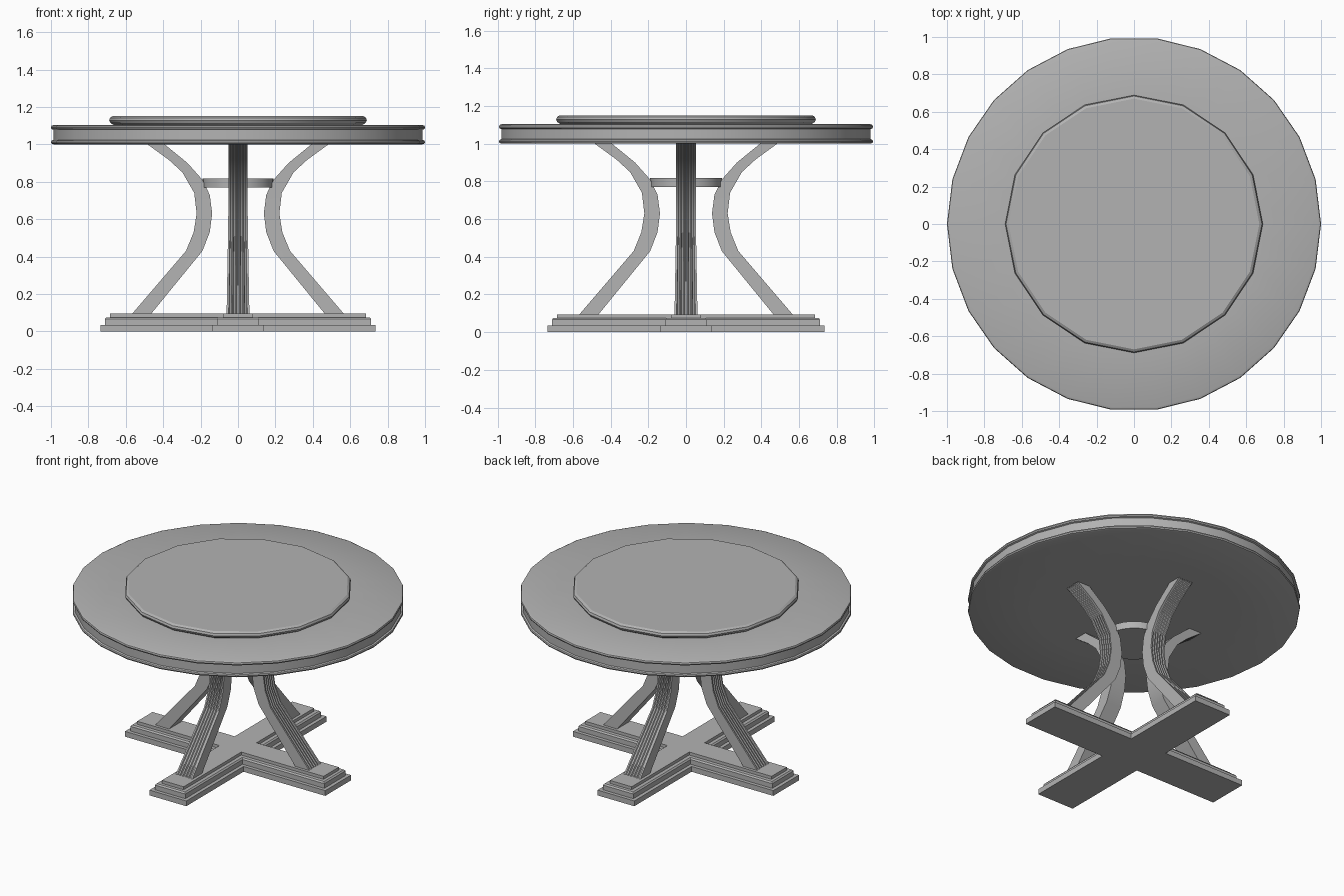
import bpy
from math import sin, cos, pi, radians

if "Cube" in bpy.data.objects:
    bpy.data.objects.remove(bpy.data.objects["Cube"])

# Dark grey finish for every part
grey = bpy.data.materials.new("dark_grey")
grey.diffuse_color = (0.45, 0.45, 0.45, 1)
grey.use_nodes = True
grey.node_tree.nodes["Principled BSDF"].inputs["Base Color"].default_value = grey.diffuse_color


def make(name, verts, faces, rot=0.0):
    mesh = bpy.data.meshes.new(name)
    mesh.from_pydata(verts, [], faces)
    mesh.update()
    mesh.materials.append(grey)
    ob = bpy.data.objects.new(name, mesh)
    ob.rotation_euler.z = rot
    bpy.context.collection.objects.link(ob)
    bpy.ops.object.select_all(action='DESELECT')
    ob.select_set(True)
    bpy.context.view_layer.objects.active = ob
    bpy.ops.object.shade_smooth_by_angle(angle=radians(30))
    return ob


def loft(name, rings, rot=0.0):
    """Skin a stack of equal-length loops and cap both ends."""
    n = len(rings[0])
    verts = [p for ring in rings for p in ring]
    faces = [tuple(reversed(range(n)))]
    for k in range(len(rings) - 1):
        a, b = k * n, (k + 1) * n
        for i in range(n):
            j = (i + 1) % n
            faces.append((a + i, a + j, b + j, b + i))
    faces.append(tuple(range((len(rings) - 1) * n, len(rings) * n)))
    return make(name, verts, faces, rot)


def lathe(name, profile, sides):
    return loft(name, [[(r * cos(2 * pi * i / sides), r * sin(2 * pi * i / sides), z)
                        for i in range(sides)] for r, z in profile])


def cross_ring(length, w, z):
    pts = []
    for k in range(4):
        c, s = cos(k * pi / 2), sin(k * pi / 2)
        for x, y in ((length, -w), (length, w), (w, w)):
            pts.append((x * c - y * s, x * s + y * c, z))
    return pts


# Tabletop with beaded rim, softly shaded towards the edge
lathe("tabletop", [(0.6, 1.0), (0.985, 1.0), (0.997, 1.004), (1.0, 1.012),
                   (0.997, 1.02), (0.987, 1.024), (0.987, 1.078), (0.997, 1.082),
                   (1.0, 1.09), (0.997, 1.099), (0.985, 1.104), (0.6, 1.104)], 26)

# Raised turntable
lathe("turntable", [(0.665, 1.104), (0.682, 1.114), (0.689, 1.128),
                    (0.684, 1.142), (0.67, 1.151)], 16)

# Disc joining the legs
lathe("leg_collar", [(0.19, 0.77), (0.19, 0.817)], 24)

# Stepped cross-shaped base
loft("base", [cross_ring(l, w, z) for l, w, z in (
    (0.735, 0.135, 0.0), (0.735, 0.135, 0.035), (0.712, 0.112, 0.035),
    (0.712, 0.112, 0.066), (0.704, 0.104, 0.075), (0.684, 0.08, 0.075),
    (0.684, 0.08, 0.095))])

# Curved legs: inner x, inner z, outer x, outer z, half width
stations = [
    (0.465, 0.093, 0.567, 0.093, 0.061), (0.190, 0.43, 0.278, 0.43, 0.055),
    (0.151, 0.53, 0.237, 0.53, 0.053), (0.138, 0.63, 0.221, 0.63, 0.052),
    (0.151, 0.73, 0.234, 0.74, 0.052), (0.190, 0.81, 0.297, 0.85, 0.052),
    (0.270, 0.90, 0.370, 0.917, 0.052), (0.395, 1.002, 0.487, 1.002, 0.052)]

FLUTES = 5


def leg_ring(xi, zi, xo, zo, w):
    # Outer face carries narrow ridges between shallow flutes
    prof = [(-1.0, 0.0)]
    step = 1.72 / FLUTES
    for f in range(FLUTES):
        left = -0.86 + f * step
        prof += [(left + 0.12 * step, 0.0), (left + 0.3 * step, 0.1),
                 (left + 0.7 * step, 0.1), (left + 0.88 * step, 0.0)]
    prof.append((1.0, 0.0))
    ring = [(xo + (xi - xo) * d, t * w, zo + (zi - zo) * d) for t, d in prof]
    return ring + [(xi, w, zi), (xi, -w, zi)]


for k, side in enumerate(("right", "back", "left", "front")):
    loft(side + "_leg", [leg_ring(*s) for s in stations], k * pi / 2)
